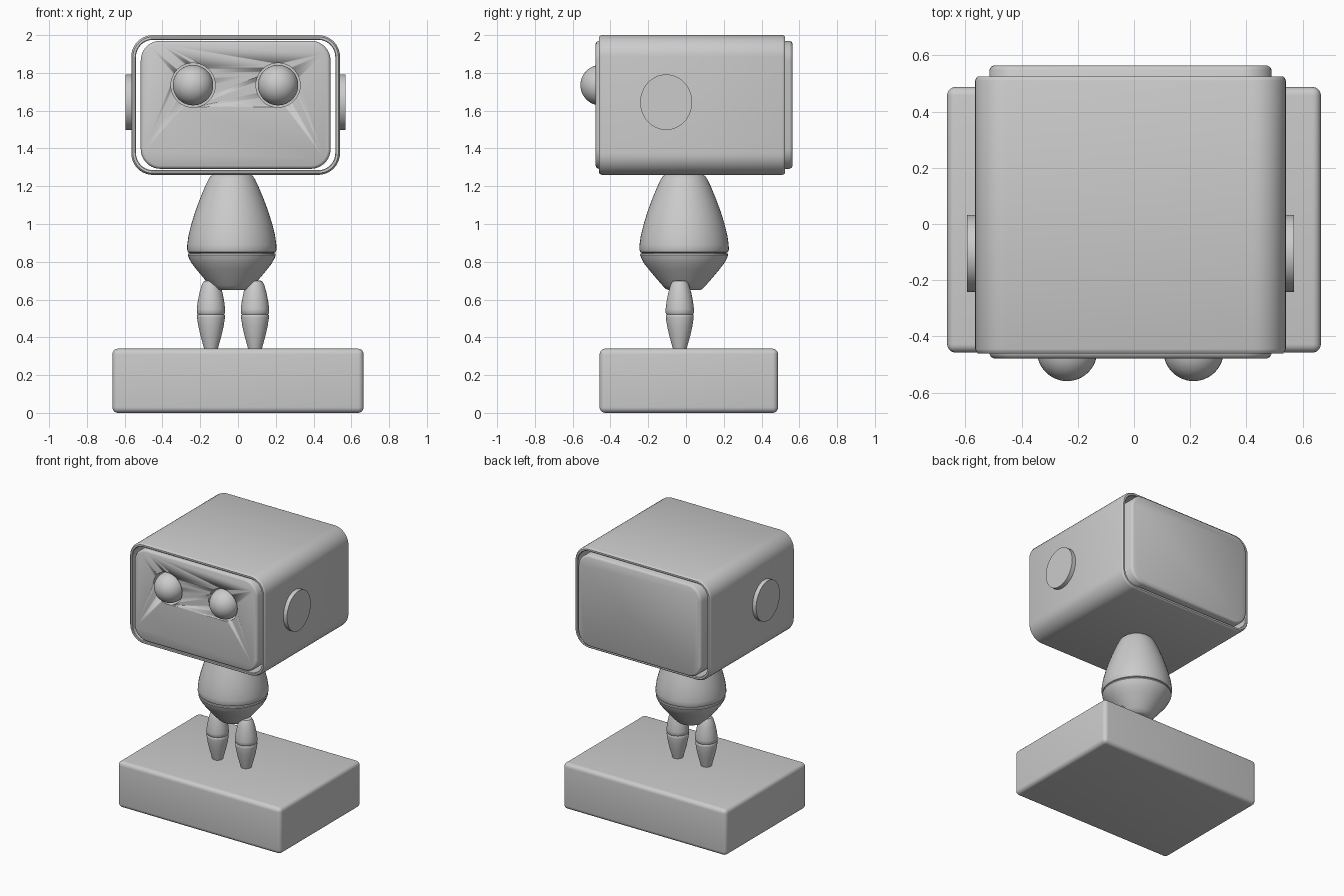
import bpy, bmesh, math
from mathutils import Matrix

if "Cube" in bpy.data.objects:
    bpy.data.objects.remove(bpy.data.objects["Cube"])


def finish(name, bm, angle=35):
    bmesh.ops.recalc_face_normals(bm, faces=bm.faces)
    me = bpy.data.meshes.new(name)
    bm.to_mesh(me)
    bm.free()
    ob = bpy.data.objects.new(name, me)
    bpy.context.collection.objects.link(ob)
    bpy.ops.object.select_all(action='DESELECT')
    ob.select_set(True)
    bpy.context.view_layer.objects.active = ob
    bpy.ops.object.shade_smooth_by_angle(angle=math.radians(angle))
    return ob


def rounded_loft(name, x0, x1, z0, z1, r, sections, cyclic=False, n=10):
    """Rounded rectangle in XZ, lofted along y through (inset, y) sections."""
    bm = bmesh.new()
    rings = []
    for d, y in sections:
        ring = []
        corners = [(x1 - r, z1 - r), (x0 + r, z1 - r), (x0 + r, z0 + r), (x1 - r, z0 + r)]
        for q, (cx, cz) in enumerate(corners):
            for i in range(n + 1):
                a = math.pi / 2 * (q + i / n)
                ring.append(bm.verts.new((cx + (r - d) * math.cos(a), y,
                                          cz + (r - d) * math.sin(a))))
        rings.append(ring)
    pairs = list(zip(rings, rings[1:]))
    if cyclic:
        pairs.append((rings[-1], rings[0]))
    else:
        bm.faces.new(rings[0])
        bm.faces.new(rings[-1])
    for a, b in pairs:
        for i in range(len(a)):
            j = (i + 1) % len(a)
            bm.faces.new((a[i], a[j], b[j], b[i]))
    return finish(name, bm)


def lathe(name, x, y, profile, seg=48):
    """Solid of revolution about a vertical axis from (radius, z) points."""
    bm = bmesh.new()
    rings = [[bm.verts.new((x + r * math.cos(2 * math.pi * i / seg),
                            y + r * math.sin(2 * math.pi * i / seg), z))
              for i in range(seg)] for r, z in profile]
    bm.faces.new(rings[0])
    bm.faces.new(rings[-1])
    for a, b in zip(rings, rings[1:]):
        for i in range(seg):
            j = (i + 1) % seg
            bm.faces.new((a[i], a[j], b[j], b[i]))
    return finish(name, bm)


def cylinder(name, centre, radius, depth, axis, stretch=(1, 1, 1)):
    bm = bmesh.new()
    bmesh.ops.create_cone(bm, cap_ends=True, segments=64, radius1=radius,
                          radius2=radius, depth=depth)
    m = (Matrix.Translation(centre) @ Matrix.Diagonal((*stretch, 1))
         @ Matrix.Rotation(math.pi / 2, 4, axis))
    bmesh.ops.transform(bm, matrix=m, verts=bm.verts)
    return finish(name, bm)


# Base slab with rounded edges
bm = bmesh.new()
bmesh.ops.create_cube(bm, size=1, matrix=Matrix.Translation((0, 0.015, 0.17))
                      @ Matrix.Diagonal((1.33, 0.945, 0.34, 1)))
bmesh.ops.bevel(bm, geom=bm.edges[:], offset=0.03, segments=5, profile=0.5, affect='EDGES')
finish("base", bm)

# Legs: upper and lower segment each
for side, x in (("left", -0.143), ("right", 0.09)):
    lathe(side + "_lower_leg", x, -0.033,
          [(0.035, 0.335), (0.042, 0.36), (0.056, 0.41), (0.067, 0.46),
           (0.074, 0.505), (0.074, 0.515), (0.07, 0.522)], 32)
    lathe(side + "_upper_leg", x, -0.033,
          [(0.07, 0.522), (0.075, 0.53), (0.075, 0.55), (0.070, 0.59),
           (0.060, 0.64), (0.048, 0.68), (0.038, 0.697), (0.025, 0.702)], 32)

# Body: pelvis bowl and torso meeting at a seam
lathe("pelvis", -0.033, -0.01,
      [(0.08, 0.65), (0.095, 0.655), (0.115, 0.675), (0.15, 0.715), (0.185, 0.757),
       (0.211, 0.79), (0.226, 0.817), (0.233, 0.836), (0.231, 0.843), (0.222, 0.846)])
lathe("torso", -0.033, -0.01,
      [(0.222, 0.846), (0.232, 0.851), (0.237, 0.865), (0.236, 0.89), (0.229, 0.94),
       (0.214, 1.0), (0.194, 1.065), (0.168, 1.135), (0.141, 1.2), (0.123, 1.237),
       (0.113, 1.252), (0.10, 1.262)])

# Head: open sleeve around a floating core
T, B = 0.025, 0.009
rounded_loft("head_shell", -0.565, 0.54, 1.26, 2.0, 0.115,
             [(0, -0.445), (0.003, -0.453), (B, -0.46), (T - 0.004, -0.46), (T, -0.456),
              (T, 0.52), (T - 0.004, 0.525), (B, 0.525), (0.003, 0.519), (0, 0.51)],
             cyclic=True)
core = rounded_loft("head_core", -0.515, 0.49, 1.292, 1.97, 0.105,
                    [(0.016, -0.478), (0.006, -0.473), (0, -0.462),
                     (0, 0.548), (0.006, 0.559), (0.016, 0.564)])

# Eyes in round sockets
for side, x in (("left", -0.238), ("right", 0.212)):
    cutter = cylinder(side + "_socket_cutter", (x, -0.43, 1.735), 0.117, 0.24, 'X')
    cutter.hide_render = True
    cutter.hide_set(True)
    mod = core.modifiers.new(side + "_socket", 'BOOLEAN')
    mod.operation, mod.solver, mod.object = 'DIFFERENCE', 'EXACT', cutter
    bm = bmesh.new()
    bmesh.ops.create_uvsphere(bm, u_segments=40, v_segments=24, radius=0.107,
                              matrix=Matrix.Translation((x, -0.452, 1.735))
                              @ Matrix.Rotation(math.pi / 2, 4, 'X'))
    finish(side + "_eye", bm)

# Ear discs
for side, x in (("left", -0.57), ("right", 0.545)):
    cylinder(side + "_ear", (x, -0.105, 1.645), 0.147, 0.05, 'Y', (1, 0.935, 1))
